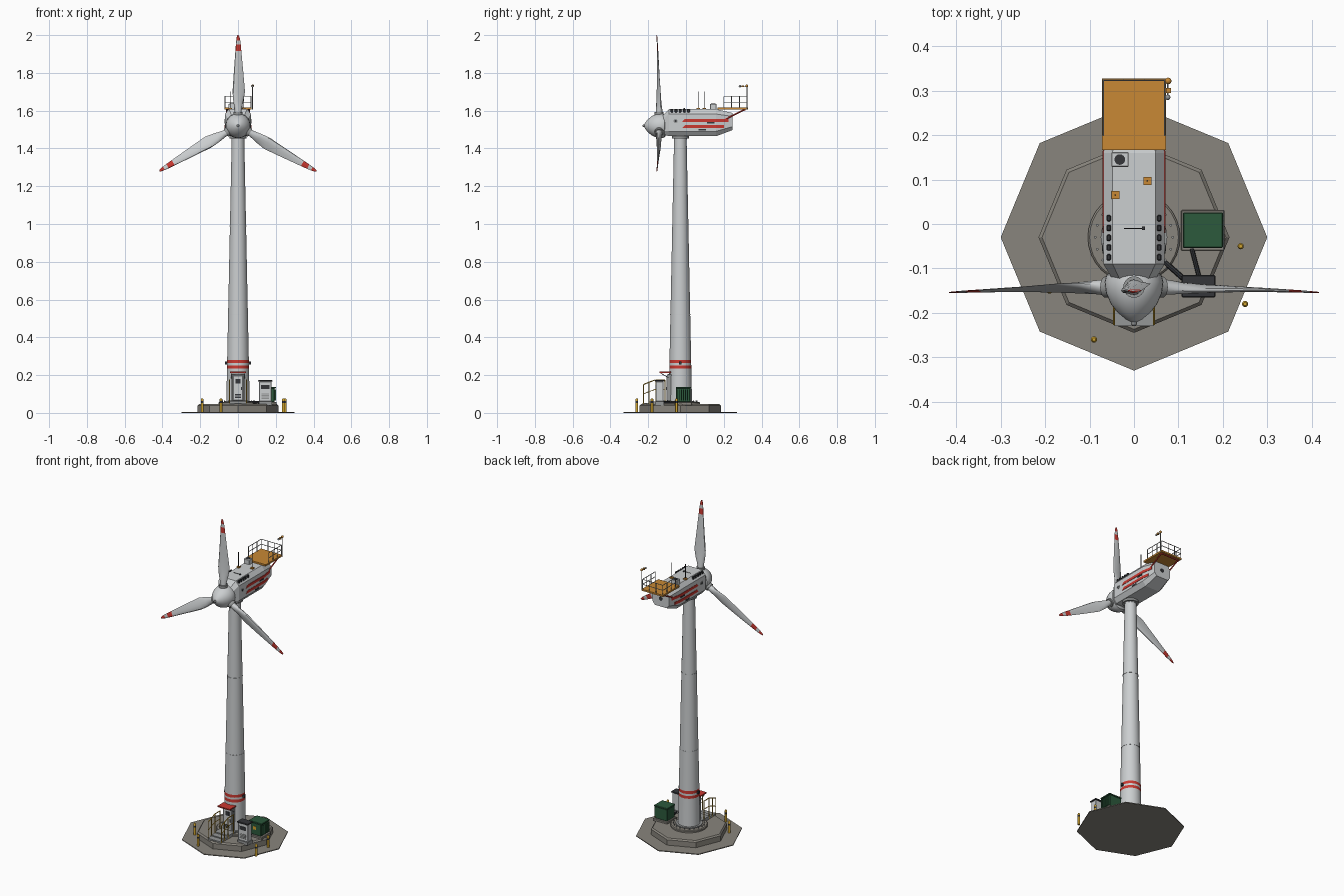
import bpy, bmesh
from math import sin, cos, pi, radians
from mathutils import Vector, Matrix

if "Cube" in bpy.data.objects:
    bpy.data.objects.remove(bpy.data.objects["Cube"])


def material(name, r, g, b):
    m = bpy.data.materials.new(name)
    m.use_nodes = True
    m.diffuse_color = (r, g, b, 1)
    m.node_tree.nodes["Principled BSDF"].inputs["Base Color"].default_value = (r, g, b, 1)
    return m


WHITE = material("off white paint", .6, .62, .63)
STEEL = material("grey steel", .3, .31, .31)
DARK = material("dark rubber", .035, .037, .042)
CONCRETE = material("concrete", .25, .235, .205)
RED = material("signal red", .6, .04, .03)
ORANGE = material("platform orange", .58, .25, .035)
GREEN = material("transformer green", .025, .1, .045)
YELLOW = material("safety yellow", .65, .38, .03)
CY = -.03          # tower axis in y
HUB = Vector((0, -.148, 1.52))


def finish(name, bm, mats, rule=None, smooth=True):
    bmesh.ops.recalc_face_normals(bm, faces=bm.faces)
    if rule:
        for f in bm.faces:
            f.material_index = rule(f.calc_center_median())
    me = bpy.data.meshes.new(name)
    bm.to_mesh(me)
    bm.free()
    for m in mats if isinstance(mats, list) else [mats]:
        me.materials.append(m)
    if smooth:
        me.shade_smooth()
        me.set_sharp_from_angle(angle=radians(35))
    ob = bpy.data.objects.new(name, me)
    bpy.context.scene.collection.objects.link(ob)
    return ob


def loft(name, rings, mats, rule=None, smooth=True):
    """Bridge matching rings of points and cap both ends."""
    bm = bmesh.new()
    loops = [[bm.verts.new(p) for p in ring] for ring in rings]
    n = len(loops[0])
    for a, b in zip(loops, loops[1:]):
        for i in range(n):
            bm.faces.new((a[i], a[(i + 1) % n], b[(i + 1) % n], b[i]))
    bm.faces.new(loops[0])
    bm.faces.new(loops[-1])
    return finish(name, bm, mats, rule, smooth)


def lathe(name, profile, mats, centre=(0, CY, 0), axis="z", seg=32, turn=0, rule=None, smooth=True):
    c = Vector(centre)
    rings = []
    for h, r in profile:
        ang = [2 * pi * i / seg + turn for i in range(seg)]
        rings.append([c + Vector((r * cos(a), r * sin(a), h) if axis == "z" else
                                 (r * cos(a), h, r * sin(a))) for a in ang])
    return loft(name, rings, mats, rule, smooth)


def box(name, lo, hi, mat, bevel=0):
    bm = bmesh.new()
    bmesh.ops.create_cube(bm, size=1)
    lo, hi = Vector(lo), Vector(hi)
    for v in bm.verts:
        v.co = (lo + hi) / 2 + v.co * (hi - lo)
    ob = finish(name, bm, mat, smooth=False)
    if bevel:
        mod = ob.modifiers.new("bevel", "BEVEL")
        mod.width = bevel
    return ob


def rod(name, a, b, r, mat, seg=8):
    a, b = Vector(a), Vector(b)
    d = b - a
    bm = bmesh.new()
    mtx = Matrix.Translation((a + b) / 2) @ d.to_track_quat("Z", "Y").to_matrix().to_4x4()
    bmesh.ops.create_cone(bm, cap_ends=True, segments=seg, radius1=r, radius2=r,
                          depth=d.length, matrix=mtx)
    return finish(name, bm, mat)


def ball(name, centre, r, mat):
    bm = bmesh.new()
    bmesh.ops.create_uvsphere(bm, u_segments=12, v_segments=8, radius=r,
                              matrix=Matrix.Translation(centre))
    return finish(name, bm, mat)


# Foundation
lathe("ground_slab", [(0, .3), (.005, .3)], CONCRETE, seg=8, smooth=False)
lathe("foundation", [(.004, .215), (.038, .215), (.046, .207)], CONCRETE, seg=8, smooth=False)
lathe("base_flange", [(.044, .104), (.054, .104), (.058, .1)], CONCRETE)
lathe("tower_flange", [(.056, .075), (.064, .075)], STEEL)
for i in range(20):
    a = 2 * pi * i / 20
    x, y = .087 * cos(a), CY + .087 * sin(a)
    rod("anchor_bolt", (x, y, .056), (x, y, .066), .003, STEEL, 6)


# Tower with red bands
def tower_r(z):
    return .062 - .029 * (z - .05) / 1.41


levels = [.05, .235, .252, .264, .281, .52, .99, 1.47]
lathe("tower", [(z, tower_r(z)) for z in levels], [WHITE, RED],
      rule=lambda c: int(.235 < c.z < .252 or .264 < c.z < .281))
for z in (.52, .99, 1.45):
    r = tower_r(z) + .0012
    lathe("tower_seam", [(z - .003, r), (z + .003, r)], WHITE)
for s in (-1, 1):
    box("tower_lamp", (s * .063 - .006, CY - .006, .256), (s * .063 + .006, CY + .006, .272), DARK)

# Entrance door, canopy and stairs
box("door_frame", (-.034, -.099, .06), (.034, -.07, .205), STEEL, .002)
box("door", (-.027, -.102, .066), (.027, -.09, .198), WHITE, .002)
box("door_window", (-.012, -.104, .155), (.012, -.1, .18), DARK)
box("door_handle", (.017, -.107, .12), (.021, -.1, .136), DARK)
for z in (.08, .088, .096):
    box("door_vent", (-.015, -.104, z), (.015, -.1, z + .004), DARK)
box("canopy", (-.042, -.14, .211), (.042, -.08, .218), RED)
for s in (-1, 1):
    rod("canopy_brace", (s * .036, -.135, .211), (s * .036, -.09, .185), .002, STEEL)
box("landing", (-.047, -.16, .044), (.047, -.08, .066), STEEL)
for i in range(2):
    box("stair_step", (-.045, -.195 - .035 * i, .044), (.045, -.16 - .035 * i, .059 - .006 * i), STEEL)
for s in (-1, 1):
    x = s * .045
    pts = [(-.225, .15), (-.195, .163), (-.16, .175), (-.11, .175)]
    for y, z in pts:
        rod("stair_post", (x, y, .046), (x, y, z), .0027, YELLOW)
    for (y0, z0), (y1, z1) in zip(pts, pts[1:]):
        rod("stair_handrail", (x, y0, z0), (x, y1, z1), .0027, YELLOW)
        rod("stair_midrail", (x, y0, z0 - .05), (x, y1, z1 - .05), .002, YELLOW)

# Transformer
box("transformer_plinth", (.106, -.06, .04), (.204, .031, .058), CONCRETE, .002)
box("transformer", (.113, -.052, .058), (.193, .023, .13), GREEN, .002)
box("transformer_lid", (.11, -.054, .13), (.2, .026, .138), GREEN, .002)
for i in range(7):
    y = -.046 + .0103 * i
    box("cooling_fin", (.192, y, .066), (.201, y + .004, .124), GREEN)
box("warning_plate", (.14, -.0535, .09), (.16, -.05, .11), YELLOW)

# Switch cabinet
box("cabinet_plinth", (.11, -.163, .04), (.18, -.117, .06), STEEL)
box("cabinet", (.112, -.16, .06), (.178, -.12, .165), WHITE, .002)
box("cabinet_roof", (.107, -.165, .165), (.183, -.115, .173), DARK, .002)
box("cabinet_screen", (.122, -.162, .126), (.168, -.158, .148), DARK)
for i in range(4):
    box("cabinet_vent", (.125, -.162, .074 + .008 * i), (.165, -.159, .078 + .008 * i), STEEL)
rod("cable", (.04, -.06, .056), (.125, -.135, .056), .006, DARK)
rod("cable", (.13, -.055, .056), (.148, -.125, .056), .005, DARK)

# Bollards
for x, y in ((-.19, -.15), (-.09, -.26), (.25, -.18), (.24, -.05)):
    lathe("bollard", [(.003, .007), (.052, .007), (.062, .007), (.072, .007), (.077, .004)],
          [YELLOW, DARK], (x, y, 0), seg=12, rule=lambda c: int(.052 < c.z < .062))

# Nacelle: chamfered box tapering at both ends
lathe("yaw_ring", [(1.452, .045), (1.475, .045)], STEEL)
shape = [(-.125, .048, 1.475, 1.572, .02), (-.09, .069, 1.465, 1.608, .026),
         (.16, .069, 1.465, 1.608, .026), (.245, .055, 1.497, 1.588, .018)]
rings = []
for y, w, lo, hi, c in shape:
    k = c * .8
    half = [(w - k, lo), (w, lo + c), (w, hi - c), (w - k, hi)]
    rings.append([(x, y, z) for x, z in half] + [(-x, y, z) for x, z in reversed(half)])
loft("nacelle", rings, WHITE, smooth=False)


# Red side stripes that follow the hull
def stripe(side, z, start, end):
    bm = bmesh.new()
    cols = []
    for i, y in enumerate((start, .16, end)):
        x = side * (.0695 - max(0, y - .16) * .165)
        cols.append([bm.verts.new((x, y + (.014 if i == 0 and dz else 0), z + dz)) for dz in (0, .016)])
    for a, b in zip(cols, cols[1:]):
        bm.faces.new((a[0], b[0], b[1], a[1]))
    ob = finish("side_stripe", bm, RED, smooth=False)
    mod = ob.modifiers.new("thickness", "SOLIDIFY")
    mod.thickness, mod.offset = .003, 0


for s in (-1, 1):
    stripe(s, 1.541, -.02, .225)
    stripe(s, 1.507, -.02, .2)
    for y, z in ((.11, 1.531), (.065, 1.494)):
        box("side_vent", (s * .069 - .0015, y, z), (s * .069 + .0015, y + .04, z + .008), DARK)
    rod("side_port", (s * .066, -.055, 1.545), (s * .071, -.055, 1.545), .011, STEEL, 16)
    rod("port_glass", (s * .066, -.055, 1.545), (s * .072, -.055, 1.545), .006, DARK, 12)
    for i in range(5):
        y = -.082 + .022 * i
        box("roof_vent", (s * .057 - .005, y, 1.59), (s * .057 + .005, y + .014, 1.609), DARK, .002)
rod("rear_port", (0, .24, 1.545), (0, .247, 1.545), .012, DARK, 16)

# Roof equipment
box("cooler", (-.051, .128, 1.605), (-.012, .162, 1.636), WHITE, .002)
rod("cooler_fan", (-.032, .145, 1.63), (-.032, .145, 1.638), .012, DARK, 16)
for x, y in ((.03, .097), (-.042, .065)):
    box("antenna_base", (x - .009, y - .009, 1.606), (x + .009, y + .009, 1.614), ORANGE)
    rod("antenna", (x, y, 1.61), (x, y, 1.702), .0018, DARK, 6)
rod("roof_handle", (-.022, -.01, 1.611), (.022, -.01, 1.611), .0015, DARK, 6)
box("handle_lock", (.018, -.014, 1.607), (.025, -.006, 1.614), DARK)

# Service platform with railing and struts
box("platform", (-.072, .167, 1.606), (.072, .327, 1.616), ORANGE)
corners = [(-.069, .2), (-.069, .324), (.069, .324), (.069, .2)]
for (x0, y0), (x1, y1) in zip(corners, corners[1:]):
    for z in (1.645, 1.676):
        rod("platform_rail", (x0, y0, z), (x1, y1, z), .002, STEEL, 6)
    for i in range(4):
        x, y = x0 + (x1 - x0) * i / 3, y0 + (y1 - y0) * i / 3
        rod("platform_post", (x, y, 1.612), (x, y, 1.676), .002, STEEL, 6)
for s in (-1, 1):
    rod("platform_strut", (s * .06, .312, 1.607), (s * .058, .19, 1.545), .004, RED)
rod("platform_beam", (-.064, .312, 1.603), (.064, .312, 1.603), .004, RED)

# Weather mast
rod("mast", (.076, .322, 1.606), (.076, .322, 1.728), .0024, STEEL)
rod("mast_arm", (.076, .322, 1.727), (.076, .285, 1.727), .002, STEEL, 6)
ball("beacon", (.077, .322, 1.731), .0075, ORANGE)
ball("wind_sensor", (.076, .285, 1.729), .006, STEEL)
box("mast_box", (.072, .295, 1.724), (.083, .306, 1.734), ORANGE)

# Spinner
lathe("spinner", [(-.074, .004), (-.067, .018), (-.052, .036), (-.032, .052), (-.007, .063),
                  (.018, .066), (.033, .062), (.043, .05)], WHITE, HUB, "y")
ball("spinner_nose", HUB + Vector((0, -.075, 0)), .007, STEEL)

# Blades: radius, chord, thickness, twist in degrees
sections = [(.05, .037, .037, 0), (.085, .037, .034, 20), (.13, .056, .021, 18), (.18, .068, .014, 14),
            (.27, .053, .01, 9), (.34, .041, .008, 6), (.395, .032, .006, 4), (.43, .026, .005, 3),
            (.452, .021, .004, 2), (.47, .015, .003, 1), (.48, .006, .002, 0)]


def blade_rule(c):
    r = (c - HUB).length
    return int(.396 < r < .43 or r > .452)


for k in range(3):
    spin = Matrix.Rotation(2 * pi * k / 3, 3, "Y")
    rings = []
    for r, chord, thick, twist in sections:
        t = radians(twist)
        ring = []
        for i in range(14):
            a = 2 * pi * i / 14
            flat = min(1, max(0, (r - .085) / .08))
            u = chord * (.5 * cos(a) + .06 * flat)
            v = thick * .5 * sin(a) * (1 - .6 * flat * cos(a))
            p = Vector((u * cos(t) - v * sin(t), u * sin(t) + v * cos(t) - .012 * (r / .48) ** 2 + .006, r))
            ring.append(HUB + spin @ p)
        rings.append(ring)
    loft("blade", rings, [WHITE, RED], blade_rule)
    rod("blade_collar", HUB + spin @ Vector((0, .006, .045)), HUB + spin @ Vector((0, .006, .074)),
        .024, STEEL, 24)
